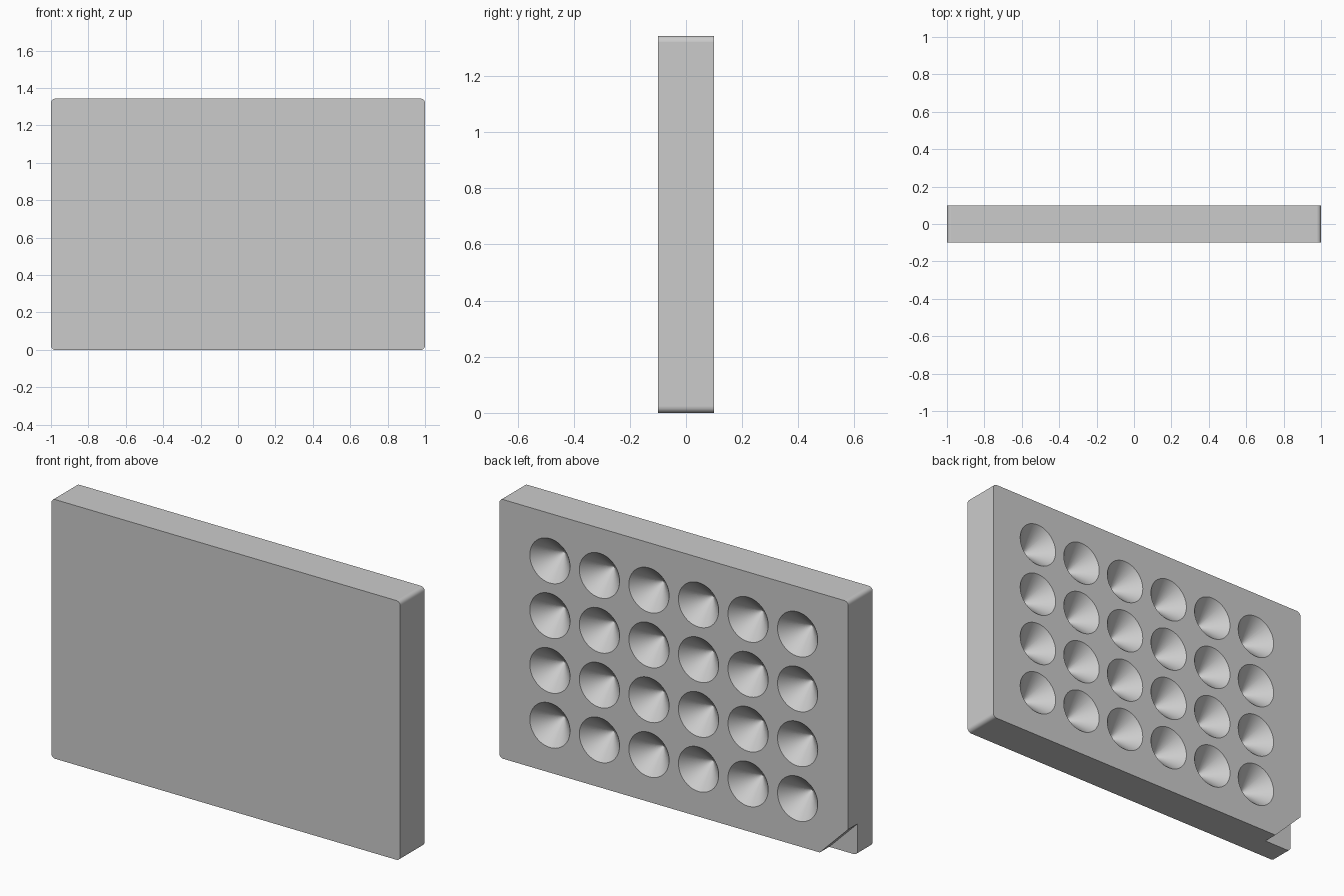
import bpy, bmesh, math
from mathutils import Matrix, Vector

W, H, T = 2.0, 1.343, 0.2           # plate width, height, thickness
WELL_R, WELL_D, PITCH = 0.115, 0.12, 0.284
COLS, ROWS = 6, 4
NOTCH, NOTCH_D = 0.163, 0.077       # corner cut size and depth

cube = bpy.data.objects.get("Cube")
if cube:
    bpy.data.objects.remove(cube, do_unlink=True)

grey = bpy.data.materials.new("plain grey")
grey.use_nodes = True
colour = (0.6, 0.6, 0.6, 1.0)
grey.diffuse_color = colour
grey.node_tree.nodes["Principled BSDF"].inputs["Base Color"].default_value = colour


def make_object(name, bm):
    bmesh.ops.recalc_face_normals(bm, faces=bm.faces)
    mesh = bpy.data.meshes.new(name)
    bm.to_mesh(mesh)
    bm.free()
    mesh.materials.append(grey)
    obj = bpy.data.objects.new(name, mesh)
    bpy.context.collection.objects.link(obj)
    return obj


def cut(target, cutter):
    """Subtract the cutter from the target, then discard it."""
    mod = target.modifiers.new("cut", 'BOOLEAN')
    mod.operation, mod.solver, mod.object = 'DIFFERENCE', 'EXACT', cutter
    bpy.context.view_layer.objects.active = target
    bpy.ops.object.modifier_apply(modifier=mod.name)
    bpy.data.objects.remove(cutter, do_unlink=True)


# Slab with its four upright-outline corners rounded
bm = bmesh.new()
bmesh.ops.create_cube(bm, size=1, matrix=Matrix.Translation((0, 0, H / 2)) @ Matrix.Diagonal((W, T, H, 1)))
corners = [e for e in bm.edges if abs((e.verts[0].co - e.verts[1].co).y) > T / 2]
bmesh.ops.bevel(bm, geom=corners, offset=0.022, segments=6, profile=0.5, affect='EDGES')
plate = make_object("well_plate", bm)

# Grid of conical wells in the back face
bm = bmesh.new()
over = 0.02
for col in range(COLS):
    for row in range(ROWS):
        x = (col - (COLS - 1) / 2) * PITCH
        z = H / 2 + (row - (ROWS - 1) / 2) * PITCH
        place = Matrix.Translation((x, T / 2 + (over - WELL_D) / 2, z)) @ Matrix.Rotation(math.pi / 2, 4, 'X')
        bmesh.ops.create_cone(bm, cap_ends=True, segments=64, depth=WELL_D + over,
                              radius1=WELL_R * (1 + over / WELL_D), radius2=0.002, matrix=place)
cut(plate, make_object("well_cutter", bm))

# Triangular step at the lower back corner
bm = bmesh.new()
x0, y0, reach = -W / 2, T / 2 - NOTCH_D, 0.1
tri = [(x0 - reach, -reach), (x0 + NOTCH + reach, -reach), (x0 - reach, NOTCH + reach)]
face = bm.faces.new([bm.verts.new((x, y0, z)) for x, z in tri])
side = bmesh.ops.extrude_face_region(bm, geom=[face])
bmesh.ops.translate(bm, vec=Vector((0, NOTCH_D + reach, 0)),
                    verts=[v for v in side["geom"] if isinstance(v, bmesh.types.BMVert)])
cut(plate, make_object("notch_cutter", bm))

# Smooth the wells and rounded corners, keep the planes flat
for poly in plate.data.polygons:
    poly.use_smooth = max(abs(c) for c in poly.normal) < 0.999
    poly.material_index = 0
